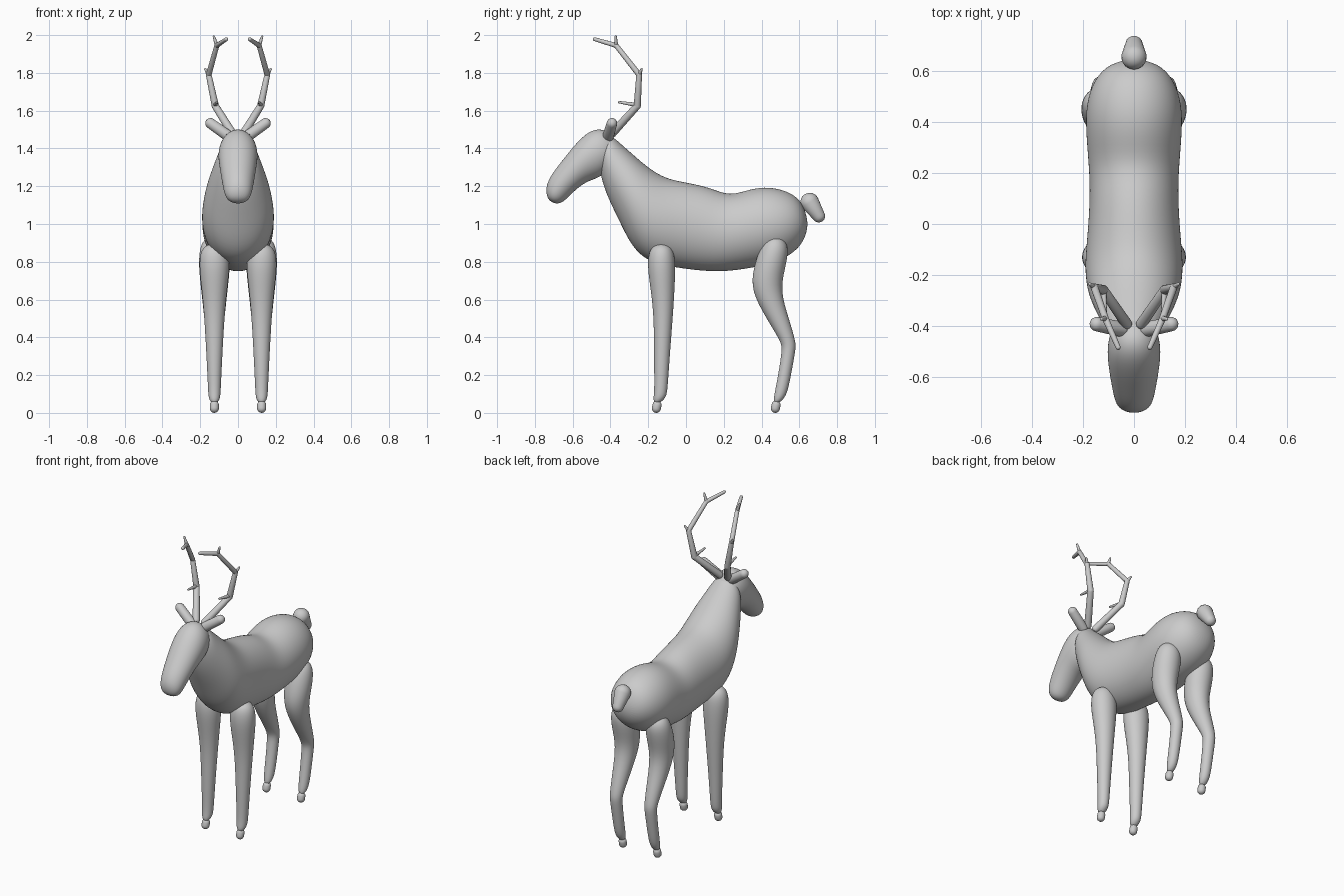
import bpy, bmesh, math
from mathutils import Vector

SEG = 24


def loft(name, rings, start, end, subdiv=1):
    """Skin elliptical rings (centre, half-axis u, half-axis v), closed at two poles."""
    bm = bmesh.new()
    loops = []
    for c, u, v in rings:
        loops.append([bm.verts.new(c + u * math.cos(2 * math.pi * i / SEG)
                                   + v * math.sin(2 * math.pi * i / SEG)) for i in range(SEG)])
    for a, b in zip(loops, loops[1:]):
        for i in range(SEG):
            j = (i + 1) % SEG
            bm.faces.new((a[i], a[j], b[j], b[i]))
    for pole, ring in ((start, loops[0]), (end, loops[-1])):
        p = bm.verts.new(pole)
        for i in range(SEG):
            bm.faces.new((ring[i], ring[(i + 1) % SEG], p))
    bmesh.ops.recalc_face_normals(bm, faces=bm.faces)
    for f in bm.faces:
        f.smooth = True
    me = bpy.data.meshes.new(name)
    bm.to_mesh(me)
    bm.free()
    ob = bpy.data.objects.new(name, me)
    bpy.context.collection.objects.link(ob)
    if subdiv:
        mod = ob.modifiers.new("smooth", 'SUBSURF')
        mod.levels = mod.render_levels = subdiv
    return ob


def profile(name, rows, start, end, x=0.0):
    """Side-view loft: rows of (top y, top z, bottom y, bottom z, half width)."""
    rings = []
    for ty, tz, by, bz, hw in rows:
        t, b = Vector((x, ty, tz)), Vector((x, by, bz))
        rings.append(((t + b) / 2, (t - b) / 2, Vector((hw, 0, 0))))
    return loft(name, rings, Vector((x, *start)), Vector((x, *end)), 2)


def capsule(name, a, b, ra, rb):
    """Tapered rod with rounded ends."""
    a, b = Vector(a), Vector(b)
    d = (b - a).normalized()
    u = d.orthogonal().normalized()
    v = d.cross(u)
    rings = []
    for p, r, angles in ((a, ra, (-65, -40, -20, 0)), (b, rb, (0, 20, 40, 65))):
        for deg in angles:
            t = math.radians(deg)
            q = r * math.cos(t)
            rings.append((p + d * r * math.sin(t), u * q, v * q))
    return loft(name, rings, a - d * ra, b + d * rb, 0)


# Body and neck
profile("body", [
    (0.635, 1.06, 0.635, 0.94, 0.07), (0.605, 1.13, 0.605, 0.88, 0.125),
    (0.54, 1.175, 0.54, 0.825, 0.17), (0.44, 1.2, 0.45, 0.785, 0.192),
    (0.34, 1.188, 0.33, 0.763, 0.188), (0.23, 1.148, 0.2, 0.745, 0.177),
    (0.13, 1.195, 0.08, 0.75, 0.174), (0.0, 1.222, -0.06, 0.768, 0.182),
    (-0.11, 1.242, -0.2, 0.795, 0.195), (-0.2, 1.3, -0.29, 0.88, 0.188),
    (-0.27, 1.36, -0.355, 1.02, 0.165), (-0.35, 1.43, -0.425, 1.16, 0.125),
    (-0.40, 1.475, -0.455, 1.27, 0.1), (-0.44, 1.46, -0.465, 1.34, 0.06)],
    (0.645, 1.0), (-0.46, 1.4))

# Head
profile("head", [
    (-0.375, 1.46, -0.385, 1.32, 0.07), (-0.44, 1.51, -0.44, 1.255, 0.1),
    (-0.515, 1.495, -0.49, 1.235, 0.106), (-0.59, 1.42, -0.53, 1.22, 0.1),
    (-0.66, 1.33, -0.58, 1.185, 0.09), (-0.715, 1.26, -0.625, 1.14, 0.08),
    (-0.742, 1.2, -0.66, 1.108, 0.07), (-0.738, 1.15, -0.695, 1.108, 0.045)],
    (-0.36, 1.4), (-0.722, 1.123))

# Tail
capsule("tail", (0, 0.655, 1.115), (0, 0.703, 1.042), 0.05, 0.034)

# Leg rows: z, centre y, half depth, half width
FRONT = [(0.885, -0.13, 0.045, 0.05), (0.85, -0.13, 0.068, 0.076), (0.77, -0.13, 0.075, 0.082),
         (0.64, -0.123, 0.062, 0.066), (0.5, -0.12, 0.05, 0.053), (0.3, -0.128, 0.042, 0.042),
         (0.13, -0.132, 0.035, 0.034), (0.085, -0.138, 0.034, 0.032), (0.06, -0.15, 0.022, 0.022)]
HIND = [(0.92, 0.47, 0.05, 0.055), (0.87, 0.468, 0.078, 0.08), (0.77, 0.442, 0.085, 0.084),
        (0.65, 0.42, 0.078, 0.07), (0.5, 0.485, 0.06, 0.054), (0.375, 0.543, 0.039, 0.04),
        (0.335, 0.545, 0.036, 0.037), (0.2, 0.522, 0.034, 0.034),
        (0.1, 0.502, 0.034, 0.032), (0.062, 0.485, 0.022, 0.022)]

# Antler beam: point and radius
BEAM = [((0.03, -0.39, 1.48), 0.022), ((0.12, -0.258, 1.625), 0.019), ((0.155, -0.248, 1.79), 0.015),
        ((0.112, -0.37, 1.945), 0.013), ((0.062, -0.483, 1.978), 0.010)]
TINES = [((0.12, -0.258, 1.63), (0.112, -0.355, 1.645), 0.012),
         ((0.155, -0.248, 1.79), (0.173, -0.235, 1.82), 0.012),
         ((0.112, -0.37, 1.945), (0.128, -0.372, 1.992), 0.011)]

for side, s in (("left", 1), ("right", -1)):
    def flip(p):
        return (p[0] * s, p[1], p[2])

    # Legs and hooves
    for kind, rows, top, hoof in (("front", FRONT, (-0.13, 0.902), -0.155),
                                  ("hind", HIND, (0.475, 0.942), 0.475)):
        tilt = [(y - d, z, y + d, z, w) for z, y, d, w in rows]
        profile(f"{kind}_leg_{side}", tilt, top, (hoof, 0.045), 0.125 * s)
        capsule(f"{kind}_hoof_{side}", (0.125 * s, hoof + 0.002, 0.042),
                (0.125 * s, hoof - 0.002, 0.024), 0.024, 0.024)

    # Ear
    capsule(f"ear_{side}", flip((0.05, -0.412, 1.465)), flip((0.146, -0.392, 1.533)), 0.03, 0.028)

    # Antler
    for i, ((a, ra), (b, rb)) in enumerate(zip(BEAM, BEAM[1:])):
        capsule(f"antler_beam_{side}_{i + 1}", flip(a), flip(b), ra, rb)
    for i, (a, b, r) in enumerate(TINES):
        capsule(f"antler_tine_{side}_{i + 1}", flip(a), flip(b), r, 0.006)
